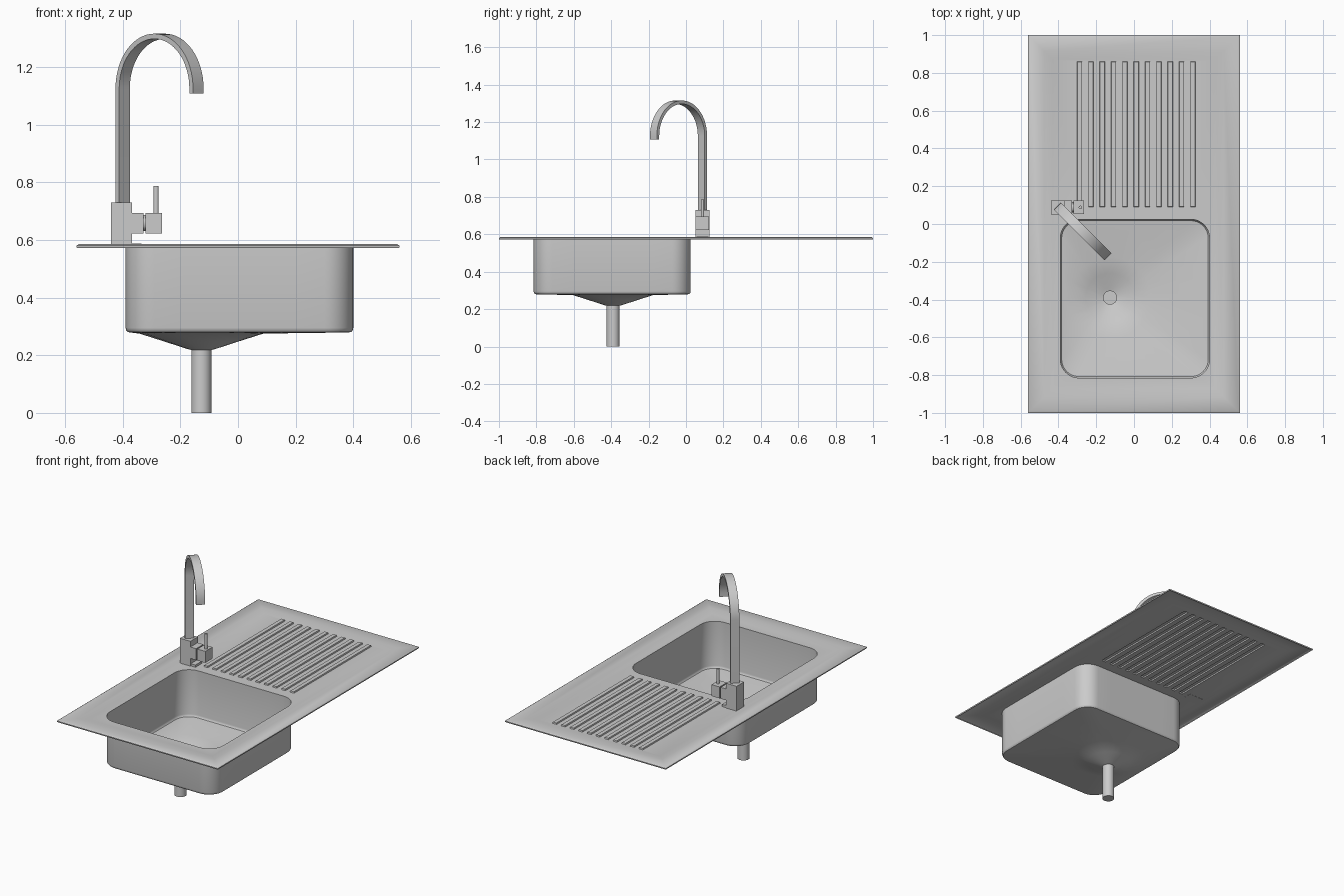
import bpy, bmesh
from math import sin, cos, pi, radians
from mathutils import Vector

if "Cube" in bpy.data.objects:
    bpy.data.objects.remove(bpy.data.objects["Cube"])


def finish(bm, name, smooth=True, recalc=False):
    if recalc:
        bmesh.ops.recalc_face_normals(bm, faces=bm.faces[:])
    me = bpy.data.meshes.new(name)
    bm.to_mesh(me)
    bm.free()
    ob = bpy.data.objects.new(name, me)
    bpy.context.collection.objects.link(ob)
    if smooth:
        bpy.ops.object.select_all(action='DESELECT')
        ob.select_set(True)
        bpy.context.view_layer.objects.active = ob
        bpy.ops.object.shade_smooth_by_angle(angle=radians(35))
    return ob


def ring(bm, pts):
    return [bm.verts.new(p) for p in pts]


def bridge(bm, a, b):
    n = len(a)
    for i in range(n):
        j = (i + 1) % n
        bm.faces.new((a[i], a[j], b[j], b[i]))


def loop_edges(bm, r):
    return [bm.edges.get((r[i], r[(i + 1) % len(r)])) or
            bm.edges.new((r[i], r[(i + 1) % len(r)])) for i in range(len(r))]


def rect(cx, cy, hx, hy, z):
    return [Vector((cx + sx * hx, cy + sy * hy, z))
            for sx, sy in ((-1, -1), (1, -1), (1, 1), (-1, 1))]


def round_rect(cx, cy, hx, hy, r, z, seg=10, side=6):
    corners = []
    for k, (sx, sy) in enumerate(((1, 1), (-1, 1), (-1, -1), (1, -1))):
        corners.append([Vector((cx + sx * (hx - r) + r * cos((k + i / seg) * pi / 2),
                                cy + sy * (hy - r) + r * sin((k + i / seg) * pi / 2), z))
                        for i in range(seg + 1)])
    pts = []
    for k in range(4):
        a, b = corners[k][-1], corners[(k + 1) % 4][0]
        pts += corners[k] + [a.lerp(b, i / side) for i in range(1, side)]
    return pts


def box(name, x0, x1, y0, y1, z0, z1):
    bm = bmesh.new()
    bmesh.ops.create_cube(bm, size=1)
    for v in bm.verts:
        v.co = ((x0 + x1) / 2 + v.co.x * (x1 - x0), (y0 + y1) / 2 + v.co.y * (y1 - y0),
                (z0 + z1) / 2 + v.co.z * (z1 - z0))
    return finish(bm, name, smooth=False)


def cylinder(name, p0, p1, r, open_top=False):
    p0, p1 = Vector(p0), Vector(p1)
    bm = bmesh.new()
    q = (p1 - p0).to_track_quat('Z', 'Y')
    a, b = [ring(bm, [p + q @ Vector((r * cos(t * pi / 16), r * sin(t * pi / 16), 0))
                      for t in range(32)]) for p in (p0, p1)]
    bridge(bm, a, b)
    bm.faces.new(a[::-1])
    if not open_top:
        bm.faces.new(b)
    return finish(bm, name)


# Deck: thin sheet with raised rim, bowl opening and pressed ribs
DECK = 0.574
BX, BY, HX, HY = 0.005, -0.395, 0.395, 0.42
bm = bmesh.new()
rings = [ring(bm, rect(0, 0, 0.56 - d, 1.0 - d, z)) for d, z in
         ((0.002, 0.572), (0, 0.576), (0, 0.580), (0.008, 0.585), (0.085, 0.583), (0.13, DECK))]
for a, b in zip(rings, rings[1:]):
    bridge(bm, a, b)
edges = loop_edges(bm, rings[-1])
edges += loop_edges(bm, ring(bm, round_rect(BX, BY, HX, HY, 0.1, DECK)))
for i in range(11):
    x = -0.288 + 0.06 * i
    low = ring(bm, rect(x, 0.475, 0.014, 0.385, DECK))
    top = ring(bm, rect(x, 0.475, 0.012, 0.383, 0.582))
    bridge(bm, low, top)
    bm.faces.new(top)
    edges += loop_edges(bm, low)
res = bmesh.ops.triangle_fill(bm, use_beauty=True, edges=edges, normal=(0, 0, 1))
for f in res['geom']:
    if isinstance(f, bmesh.types.BMFace):
        f.normal_update()
        if f.normal.z < 0:
            f.normal_flip()
finish(bm, "sink_deck")

# Bowl: straight walls, rounded floor edge, funnel down to the drain
DRAIN = Vector((-0.127, -0.39, 0))
bm = bmesh.new()
loops = [round_rect(BX, BY, HX - d, HY - d, 0.1 - d, z) for d, z in
         ((0, DECK), (0, 0.295), (0.002, 0.287), (0.007, 0.281), (0.015, 0.279))]
for r, z in ((0.215, 0.275), (0.13, 0.248), (0.05, 0.222), (0.035, 0.218)):
    loops.append([DRAIN + (Vector((p.x, p.y, 0)) - DRAIN).normalized() * r + Vector((0, 0, z))
                  for p in loops[4]])
rings = [ring(bm, l) for l in loops]
for a, b in zip(rings, rings[1:]):
    bridge(bm, a, b)
finish(bm, "sink_bowl")

# Drain pipe
cylinder("drain_pipe", DRAIN, DRAIN + Vector((0, 0, 0.22)), 0.035, open_top=True)

# Tap body and side handle
TX, TY = -0.403, 0.088
box("tap_plate", -0.435, -0.335, TY - 0.033, TY + 0.033, DECK - 0.001, 0.588)
box("tap_body", -0.44, -0.367, TY - 0.037, TY + 0.037, DECK, 0.73)
box("handle_mount", -0.367, -0.328, TY - 0.036, TY + 0.036, 0.622, 0.694)
cylinder("handle_joint", (-0.33, TY, 0.658), (-0.318, TY, 0.658), 0.028)
box("handle_block", -0.32, -0.264, TY - 0.036, TY + 0.036, 0.622, 0.694)
cylinder("handle_lever", (-0.284, TY, 0.69), (-0.284, TY, 0.787), 0.009)

# Spout: flat bar swept up, over a half circle, turned 45 degrees to the bowl
R, CZ, W, T = 0.181, 1.125, 0.052, 0.018
along, across = Vector((1, -1, 0)).normalized(), Vector((1, 1, 0)).normalized()
up, base = Vector((0, 0, 1)), Vector((-0.4, TY, 0))
path = [(0, 0.72, pi)]
path += [(R + R * cos(t), CZ + R * sin(t), t) for t in (pi * (1 - i / 32) for i in range(33))]
path.append((2 * R, 1.107, 0))
bm = bmesh.new()
rings = []
for u, z, t in path:
    n = along * cos(t) + up * sin(t)
    c = base + along * u + up * z
    rings.append(ring(bm, [c + n * (a * T / 2) + across * (b * W / 2)
                           for a, b in ((-1, -1), (1, -1), (1, 1), (-1, 1))]))
for a, b in zip(rings, rings[1:]):
    bridge(bm, a, b)
bm.faces.new(rings[0])
bm.faces.new(rings[-1])
finish(bm, "tap_spout", recalc=True)
